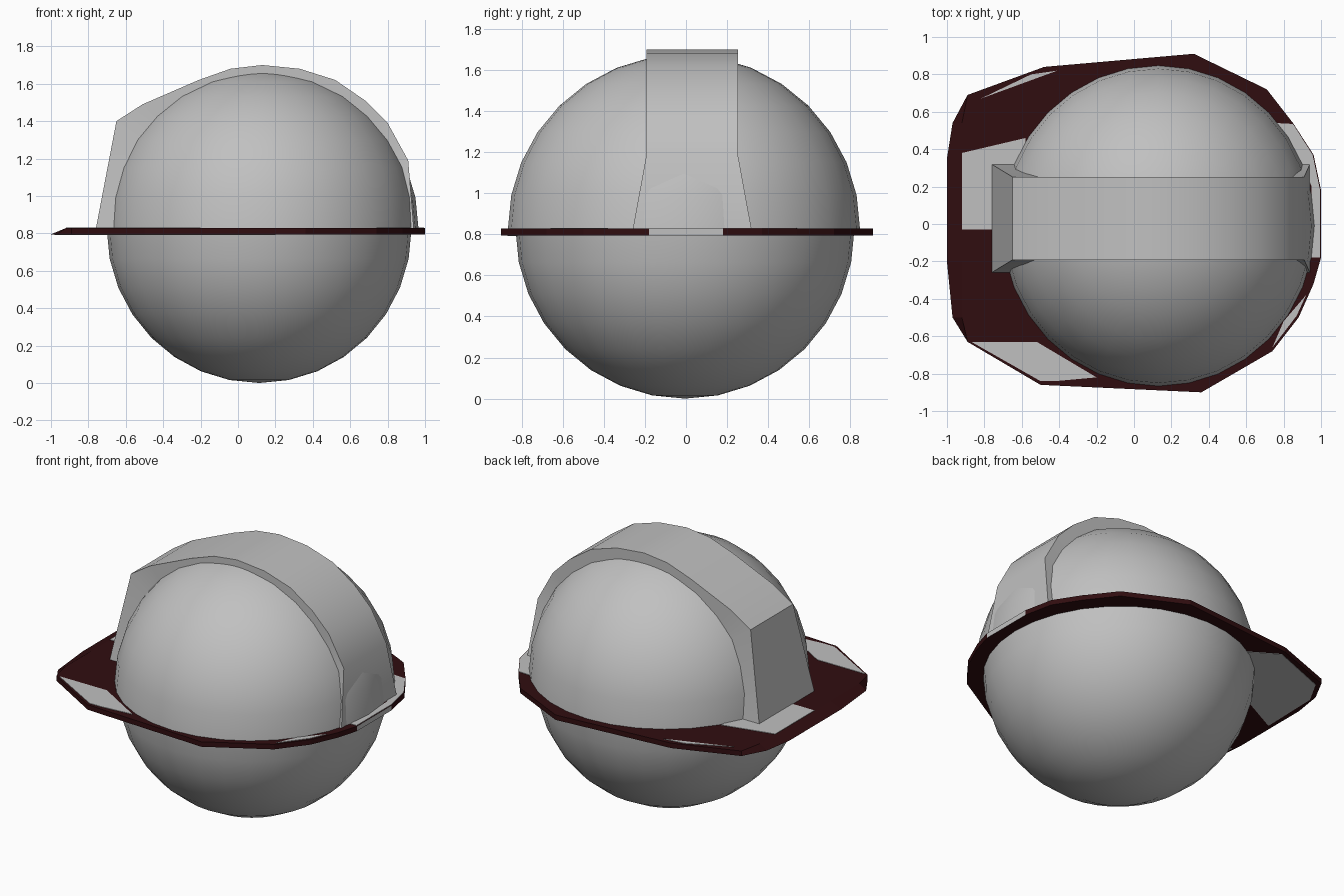
import bpy, bmesh, math

cube = bpy.data.objects.get("Cube")
if cube:
    bpy.data.objects.remove(cube, do_unlink=True)


def material(name, colour):
    m = bpy.data.materials.new(name)
    m.use_nodes = True
    m.diffuse_color = (*colour, 1)
    bsdf = m.node_tree.nodes["Principled BSDF"]
    bsdf.inputs["Base Color"].default_value = (*colour, 1)
    bsdf.inputs["Roughness"].default_value = 0.6
    return m


GREY = material("light grey", (0.53, 0.53, 0.53))
RED = material("dark red", (0.03, 0.004, 0.005))


def finish(name, bm, mats, smooth=None):
    bmesh.ops.recalc_face_normals(bm, faces=bm.faces)
    mesh = bpy.data.meshes.new(name)
    bm.to_mesh(mesh)
    bm.free()
    ob = bpy.data.objects.new(name, mesh)
    bpy.context.collection.objects.link(ob)
    for m in mats:
        mesh.materials.append(m)
    if smooth:
        bpy.ops.object.select_all(action='DESELECT')
        ob.select_set(True)
        bpy.context.view_layer.objects.active = ob
        bpy.ops.object.shade_smooth_by_angle(angle=math.radians(smooth))
    return ob


def half_shell(name, centre, radii, side):
    """Half of a stretched sphere, closed at its equator."""
    bm = bmesh.new()
    bmesh.ops.create_uvsphere(bm, u_segments=32, v_segments=16, radius=1)
    cut = bmesh.ops.bisect_plane(bm, geom=bm.verts[:] + bm.edges[:] + bm.faces[:],
                                 plane_co=(0, 0, 0), plane_no=(0, 0, -side),
                                 clear_outer=True)
    rim = [e for e in bm.edges if e.is_boundary]
    if rim:
        bmesh.ops.holes_fill(bm, edges=rim, sides=0)
    bmesh.ops.scale(bm, vec=radii, verts=bm.verts)
    bmesh.ops.translate(bm, vec=centre, verts=bm.verts)
    return finish(name, bm, [GREY], 35)


def slab(name, outline, z0, z1, mats, top=None):
    """Plate between a lower outline and an optional different upper one."""
    bm = bmesh.new()
    low = [bm.verts.new((x, y, z0)) for x, y in outline]
    high = [bm.verts.new((x, y, z1)) for x, y in (top or outline)]
    bm.faces.new(low)
    bm.faces.new(high)
    n = len(low)
    for i in range(n):
        j = (i + 1) % n
        bm.faces.new((low[i], low[j], high[j], high[i]))
    return finish(name, bm, mats)


# Body: slightly larger dome above the plate, rounder bowl below
half_shell("upper_dome", (0.13, -0.01, 0.825), (0.835, 0.857, 0.85), 1)
half_shell("lower_bowl", (0.113, -0.005, 0.825), (0.815, 0.825, 0.825), -1)

# Brim plate with a sloping edge on its long end
Z0, Z1 = 0.795, 0.828
brim = [(-1, 0.35), (-0.97, 0.54), (-0.89, 0.69), (-0.48, 0.84), (0.32, 0.91),
        (0.71, 0.72), (0.85, 0.54), (0.96, 0.37), (1, 0.18), (1, -0.18),
        (0.96, -0.32), (0.88, -0.50), (0.74, -0.68), (0.36, -0.90),
        (-0.50, -0.86), (-0.89, -0.63), (-0.97, -0.50), (-1, -0.20)]
brim_top = [(max(x, -0.92), y) for x, y in brim]
plate = slab("brim", brim, Z0, Z1, [RED, GREY], brim_top)
for p in plate.data.polygons:
    if p.normal.x > 0.99:
        p.material_index = 1

# Pale patches on the upper side of the brim
upper = {
    "brim_patch_end": [(-0.92, -0.03), (-0.58, -0.03), (-0.58, 0.46), (-0.92, 0.38)],
    "brim_patch_front": [(-0.87, -0.63), (-0.52, -0.63), (-0.20, -0.82), (-0.42, -0.84),
                         (-0.50, -0.84)],
    "brim_patch_back": [(-0.82, 0.67), (-0.55, 0.80), (-0.41, 0.82)],
    "brim_patch_side": [(0.76, 0.54), (0.85, 0.535), (0.955, 0.37), (0.995, 0.18),
                        (0.995, -0.18), (0.95, -0.18), (0.95, 0.2), (0.85, 0.4)],
    "brim_patch_corner": [(0.74, -0.66), (0.87, -0.49), (0.92, -0.38), (0.80, -0.52)],
}
for name, pts in upper.items():
    slab(name, pts, Z1 - 0.001, Z1 + 0.003, [GREY])

# Pale patches on the underside
lower = {
    "under_patch_back": [(-0.87, 0.66), (-0.48, 0.81), (-0.30, 0.70), (-0.58, 0.30),
                         (-0.97, 0.10), (-0.96, 0.50)],
    "under_patch_front": [(-0.98, -0.25), (-0.95, -0.50), (-0.87, -0.62), (-0.50, -0.84),
                          (0.20, -0.87), (0.10, -0.70), (-0.40, -0.50), (-0.60, -0.30)],
}
for name, pts in lower.items():
    slab(name, pts, Z0 - 0.003, Z0 + 0.001, [GREY])

# Raised band over the dome, flared at both feet
profile = [(-0.76, 0.825), (-0.65, 1.40), (-0.51, 1.49), (-0.36, 1.555), (-0.21, 1.62),
           (-0.04, 1.68), (0.13, 1.70), (0.33, 1.68), (0.52, 1.62), (0.68, 1.51),
           (0.80, 1.39), (0.91, 1.19), (0.94, 0.825)]
bm = bmesh.new()
rows = []
for i, (x, z) in enumerate(profile):
    flare = 0.067 if i in (0, len(profile) - 1) else 0
    y0, y1 = -0.192 - flare, 0.252 + flare
    xi, zi = 0.12 + (x - 0.12) * 0.7, 0.825 + (z - 0.825) * 0.7
    rows.append([bm.verts.new(c) for c in
                 ((xi, y0, zi), (x, y0, z), (x, y1, z), (xi, y1, zi))])
for a, b in zip(rows, rows[1:]):
    for k in range(4):
        j = (k + 1) % 4
        bm.faces.new((a[k], a[j], b[j], b[k]))
bm.faces.new(rows[0])
bm.faces.new(rows[-1])
finish("raised_band", bm, [GREY], 25)
